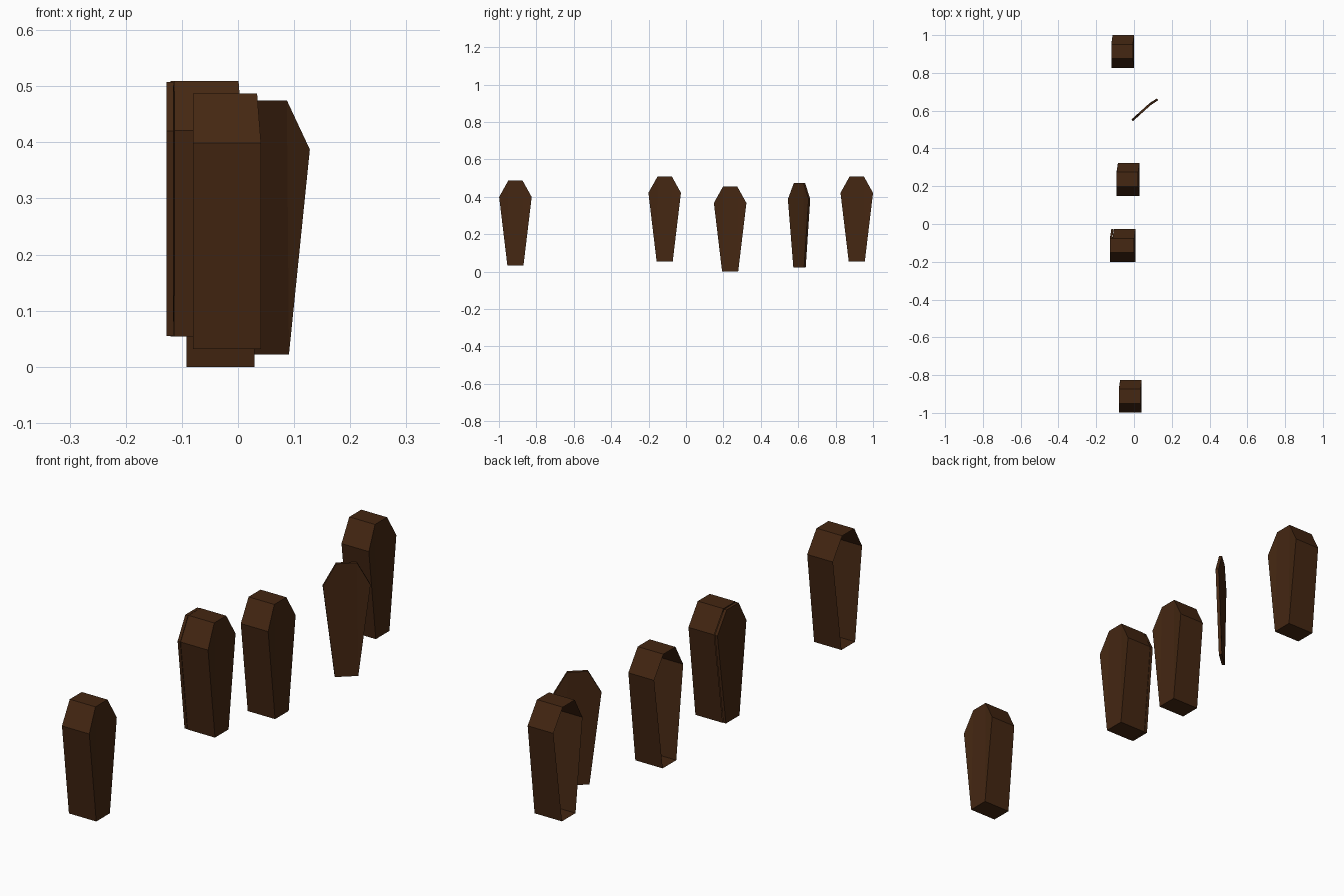
import bpy, bmesh, math
from mathutils import Matrix

if "Cube" in bpy.data.objects:
    bpy.data.objects.remove(bpy.data.objects["Cube"])

wood = bpy.data.materials.new("dark brown wood")
wood.diffuse_color = (0.058, 0.020, 0.006, 1)
wood.use_nodes = True
wood.node_tree.nodes["Principled BSDF"].inputs["Base Color"].default_value = wood.diffuse_color

# Coffin outline in (y, z): toe left, toe right, shoulder right, head right, head left, shoulder left
OUTLINE = [(-0.043, 0), (0.043, 0), (0.087, 0.367),
           (0.038, 0.455), (-0.038, 0.455), (-0.087, 0.367)]
RIGHT_SHOULDER, WARP = 2, 0.007


def ring(bm, x, scale=1.0, warp_shoulder=False, warp_head=False):
    verts = []
    for i, (y, z) in enumerate(OUTLINE):
        dx = WARP if warp_shoulder and i == RIGHT_SHOULDER else 0
        if warp_head and i in (3, 4):
            dx = -WARP
        verts.append(bm.verts.new((x + dx, y * scale, 0.2275 + (z - 0.2275) * scale)))
    return verts


def cap(bm, r):
    # crease runs from toe to head beside the warped shoulder
    bm.faces.new([r[1], r[2], r[3]])
    bm.faces.new([r[0], r[1], r[3], r[4]])
    bm.faces.new([r[0], r[4], r[5]])


def finish(bm, name, loc, turn=0):
    bmesh.ops.recalc_face_normals(bm, faces=bm.faces)
    me = bpy.data.meshes.new(name)
    bm.to_mesh(me)
    bm.free()
    me.materials.append(wood)
    ob = bpy.data.objects.new(name, me)
    ob.matrix_world = Matrix.Translation(loc) @ Matrix.Rotation(math.radians(turn), 4, 'Z')
    bpy.context.collection.objects.link(ob)


def walls(bm, a, b):
    for i in range(6):
        j = (i + 1) % 6
        bm.faces.new([a[i], a[j], b[j], b[i]])


# Open box: thin walls and a back panel, open towards -x
def coffin_box(name, x, y, z):
    bm = bmesh.new()
    rim = ring(bm, 0, warp_shoulder=True)
    back = ring(bm, 0.121, warp_head=True)
    walls(bm, rim, back)
    cap(bm, back)
    finish(bm, name, (x, y, z))


# Solid thin lid with one slightly bent shoulder
def coffin_lid(name, x, y, z, turn=0):
    bm = bmesh.new()
    outer = ring(bm, -0.006, 0.995, warp_shoulder=True)
    inner = ring(bm, 0.006, 0.995, warp_shoulder=True)
    walls(bm, outer, inner)
    cap(bm, outer)
    cap(bm, inner)
    finish(bm, name, (x, y, z), turn)


# Four boxes in a row
for n, (x, y, z) in enumerate([(-0.08, -0.912, 0.032), (-0.113, -0.114, 0.054),
                               (-0.092, 0.236, 0.0), (-0.12, 0.913, 0.054)]):
    coffin_box(f"coffin_box_{n + 1}", x, y, z)

# One lid closed on its box, one standing loose and turned
coffin_lid("closed_lid", -0.121, -0.114, 0.054)
coffin_lid("loose_lid", 0.055, 0.607, 0.021, -48)
